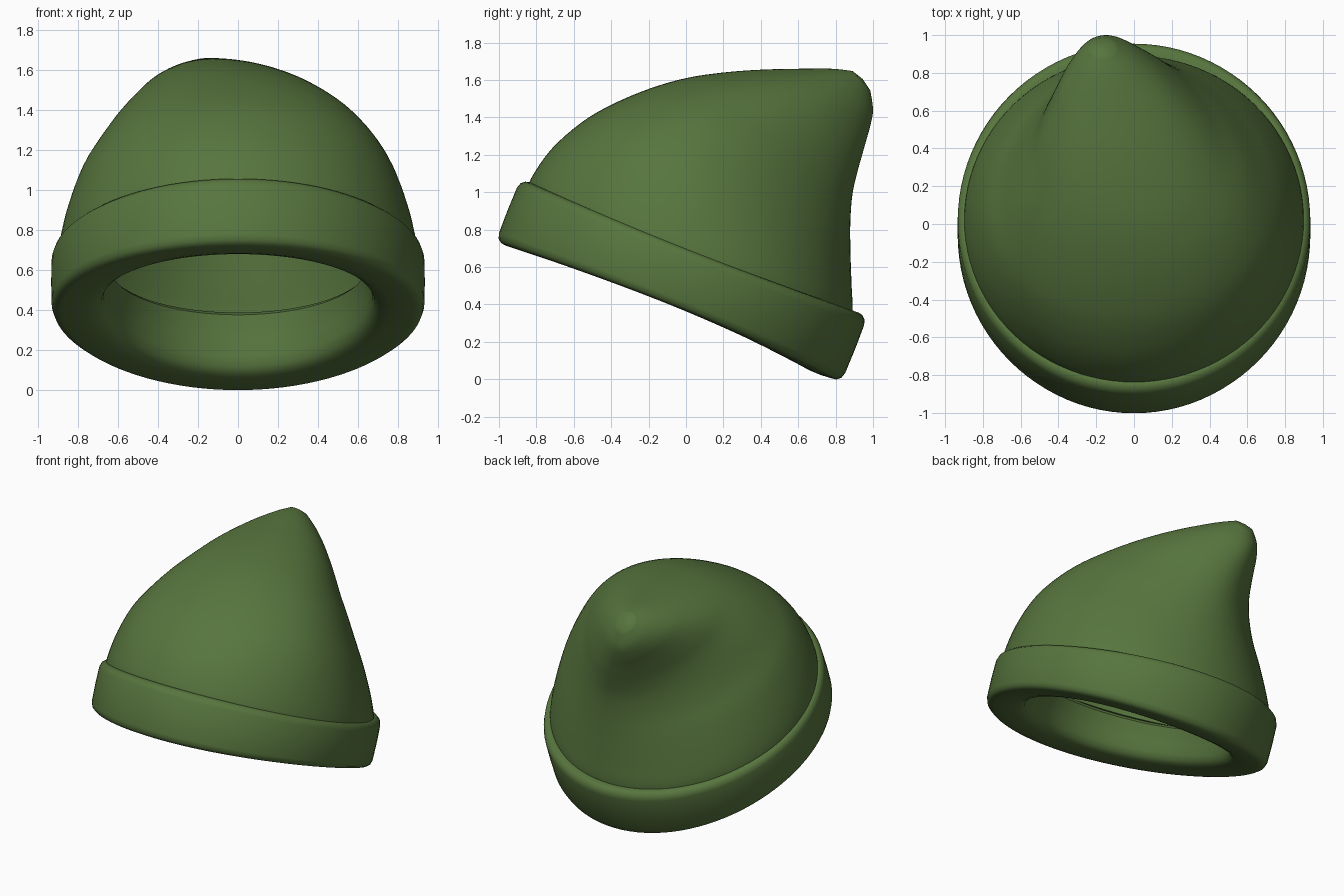
import bpy, bmesh, math
from mathutils import Vector

if "Cube" in bpy.data.objects:
    bpy.data.objects.remove(bpy.data.objects["Cube"])

green = bpy.data.materials.new("moss green wool")
green.diffuse_color = (0.096, 0.178, 0.048, 1)
green.use_nodes = True
green.node_tree.nodes["Principled BSDF"].inputs["Base Color"].default_value = green.diffuse_color
SEG = 96


def spline(points, steps):
    """Smooth curve through tuples of any length."""
    pts = [Vector(p) for p in points]
    out = []
    for i in range(len(pts) - 1):
        a, b, c, d = pts[max(i - 1, 0)], pts[i], pts[i + 1], pts[min(i + 2, len(pts) - 1)]
        for k in range(steps):
            t = k / steps
            out.append(0.5 * (2 * b + (c - a) * t + (2 * a - 5 * b + 4 * c - d) * t * t
                              + (3 * b - a - 3 * c + d) * t ** 3))
    return out + [pts[-1]]


def loft(name, rings, tip=None, closed=False, angle=40):
    """Skin a stack of rings, optionally ending in a point or closing on itself."""
    bm = bmesh.new()
    loops = [[bm.verts.new(p) for p in ring] for ring in rings]
    pairs = list(zip(loops, loops[1:]))
    if closed:
        pairs.append((loops[-1], loops[0]))
    for lo, hi in pairs:
        for j in range(SEG):
            k = (j + 1) % SEG
            bm.faces.new((lo[j], lo[k], hi[k], hi[j]))
    if tip:
        v = bm.verts.new(tip)
        for j in range(SEG):
            bm.faces.new((loops[-1][j], loops[-1][(j + 1) % SEG], v))
    bmesh.ops.recalc_face_normals(bm, faces=bm.faces)
    me = bpy.data.meshes.new(name)
    bm.to_mesh(me)
    bm.free()
    ob = bpy.data.objects.new(name, me)
    bpy.context.collection.objects.link(ob)
    me.materials.append(green)
    bpy.ops.object.select_all(action='DESELECT')
    bpy.context.view_layer.objects.active = ob
    ob.select_set(True)
    bpy.ops.object.shade_smooth_by_angle(angle=math.radians(angle))
    return ob


angles = [2 * math.pi * j / SEG for j in range(SEG)]

# Crown: front y, front z, back y, back z, half width, x centre, narrowing to the back
sections = [
    (-0.855, 0.97, 0.865, 0.25, 0.90, 0, 0),
    (-0.83, 1.07, 0.89, 0.36, 0.895, 0, 0),
    (-0.72, 1.23, 0.885, 0.51, 0.855, 0, 0.03),
    (-0.56, 1.372, 0.879, 0.69, 0.785, 0, 0.09),
    (-0.40, 1.467, 0.879, 0.85, 0.695, 0, 0.15),
    (-0.20, 1.552, 0.89, 0.99, 0.595, -0.012, 0.19),
    (0.00, 1.61, 0.914, 1.10, 0.496, -0.035, 0.21),
    (0.20, 1.64, 0.942, 1.20, 0.413, -0.063, 0.22),
    (0.40, 1.655, 0.963, 1.275, 0.335, -0.09, 0.22),
    (0.60, 1.66, 0.984, 1.35, 0.25, -0.12, 0.2),
    (0.78, 1.66, 1.0, 1.44, 0.15, -0.148, 0.12),
    (0.89, 1.648, 0.985, 1.545, 0.065, -0.165, 0),
]
crown = []
for fy, fz, by, bz, hw, cx, k in spline(sections, 4):
    front, back = Vector((cx, fy, fz)), Vector((cx, by, bz))
    mid, half = (front + back) / 2, (back - front) / 2
    crown.append([mid + Vector((hw * math.cos(a) * (1 - k * math.sin(a)), 0, 0))
                  + half * math.sin(a) for a in angles])
loft("crown", crown, tip=(-0.17, 0.945, 1.605))

# Folded band: tilted, slightly bowed ring with a thick lip around the opening
tilt = math.radians(21.6)
back_dir = Vector((0, math.cos(tilt), -math.sin(tilt)))
up_dir = Vector((0, math.sin(tilt), math.cos(tilt)))
base = Vector((0, -0.09, 0.368))
profile = [(0.84, 0.34), (0.885, 0.362), (0.905, 0.357), (0.924, 0.34), (0.933, 0.31),
           (0.935, 0.18), (0.933, 0.05), (0.924, 0.02), (0.905, 0.004), (0.88, 0.0),
           (0.82, 0.006), (0.76, 0.017), (0.715, 0.032), (0.686, 0.055), (0.672, 0.095),
           (0.665, 0.16), (0.655, 0.22), (0.642, 0.28), (0.66, 0.30)]
band = []
for r, h in profile:
    low = max(0.0, 1 - h / 0.2)                     # influence on the underside
    lip = low * min(1.0, max(0.0, (0.88 - r) / 0.16))  # influence on the inner lip
    ring = []
    for a in angles:
        s = math.sin(a)
        bow = (0.03 - 0.14 * h) * math.cos(a) ** 2
        sag = 0.018 * low * max(0.0, s) ** 2 + 0.016 * lip * (1 + s)
        ring.append(base + Vector((r * math.cos(a), 0, 0))
                    + back_dir * (r * 1.07 * s) + up_dir * (h + bow - sag))
    band.append(ring)
loft("folded_band", band, closed=True, angle=50)
